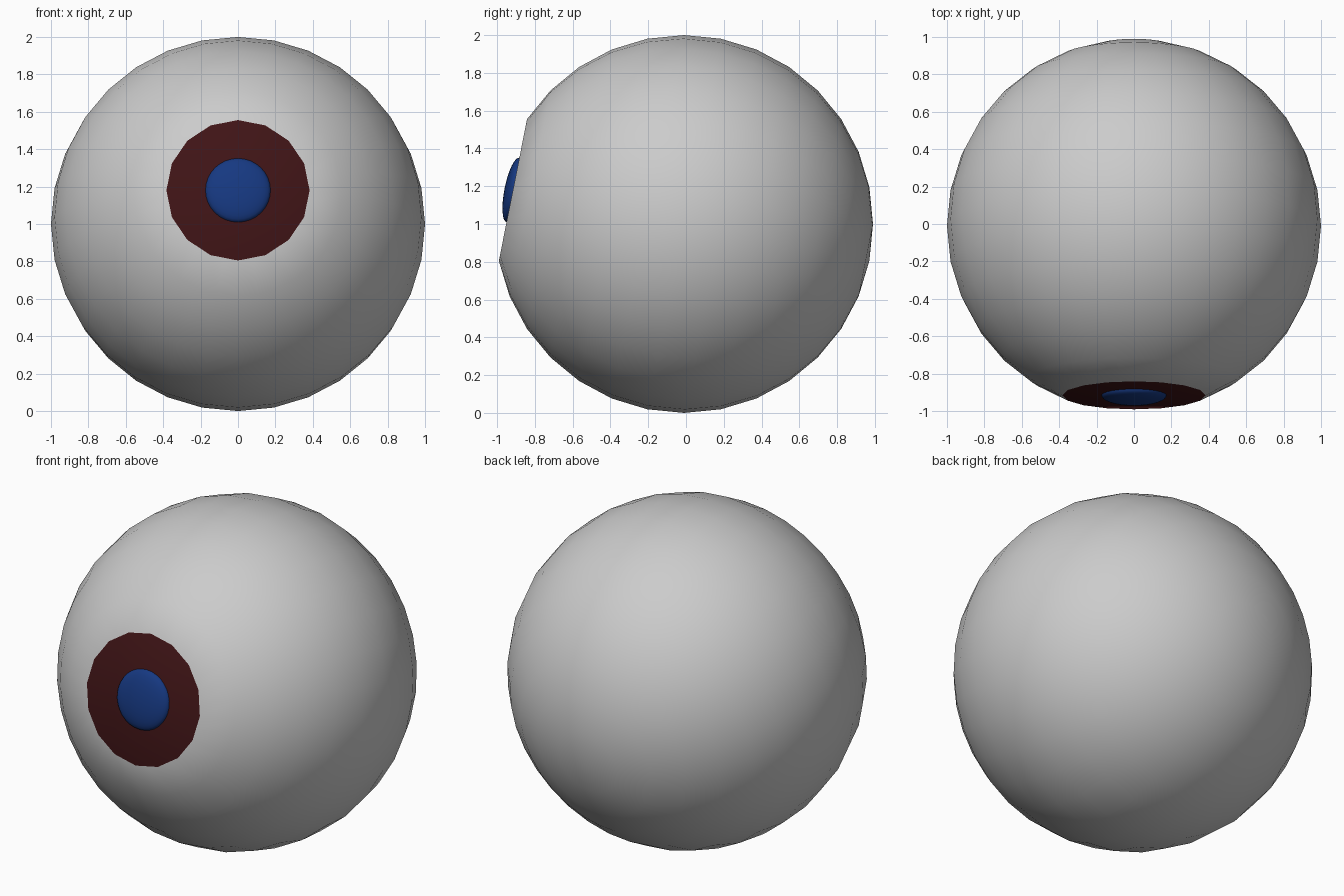
import bpy, bmesh, math
from mathutils import Matrix, Vector

if "Cube" in bpy.data.objects:
    bpy.data.objects.remove(bpy.data.objects["Cube"])

TILT = math.radians(11.25)
CENTRE = Vector((0, -0.01, 1))
# local +z becomes the gaze direction (forward, slightly up)
FRAME = Matrix.Translation(CENTRE) @ Matrix.Rotation(math.pi / 2 - TILT, 4, 'X')
RIM_R, RIM_Z = math.sin(2 * TILT), math.cos(2 * TILT)


def material(name, rgb):
    m = bpy.data.materials.new(name)
    m.diffuse_color = (*rgb, 1)
    m.use_nodes = True
    m.node_tree.nodes["Principled BSDF"].inputs["Base Color"].default_value = m.diffuse_color
    return m


def finish(bm, name, mats):
    bmesh.ops.transform(bm, matrix=FRAME, verts=bm.verts)
    for f in bm.faces:
        f.smooth = True
    me = bpy.data.meshes.new(name)
    bm.to_mesh(me)
    bm.free()
    for m in mats:
        me.materials.append(m)
    ob = bpy.data.objects.new(name, me)
    bpy.context.collection.objects.link(ob)
    return ob


white = material("white", (0.8, 0.8, 0.8))
dark_red = material("dark_red", (0.05, 0.007, 0.008))
blue = material("blue", (0.008, 0.04, 0.22))

# eyeball: sphere with its front cap sliced flat to form the iris
bm = bmesh.new()
bmesh.ops.create_uvsphere(bm, u_segments=32, v_segments=16, radius=1)
bmesh.ops.delete(bm, geom=[v for v in bm.verts if v.co.z > RIM_Z + 0.01], context='VERTS')
rim = [v for v in bm.verts if abs(v.co.z - RIM_Z) < 0.01]
for v in rim:
    # every second rim point lies on the chord, leaving a 16-sided iris
    step = round(math.atan2(v.co.y, v.co.x) / TILT)
    if step % 2:
        v.co.x *= math.cos(TILT)
        v.co.y *= math.cos(TILT)
iris = bmesh.ops.contextual_create(bm, geom=[e for e in bm.edges if e.is_boundary])["faces"]
for f in iris:
    f.material_index = 1
bmesh.ops.recalc_face_normals(bm, faces=bm.faces)
finish(bm, "eyeball", [white, dark_red])

# pupil: shallow dome sitting on the iris
bm = bmesh.new()
bmesh.ops.create_uvsphere(bm, u_segments=32, v_segments=16, radius=1)
bmesh.ops.delete(bm, geom=[v for v in bm.verts if v.co.z < -0.01], context='VERTS')
bmesh.ops.scale(bm, vec=(0.174, 0.174, 0.045), verts=bm.verts)
bmesh.ops.translate(bm, vec=(0, 0, RIM_Z), verts=bm.verts)
finish(bm, "pupil", [blue])
